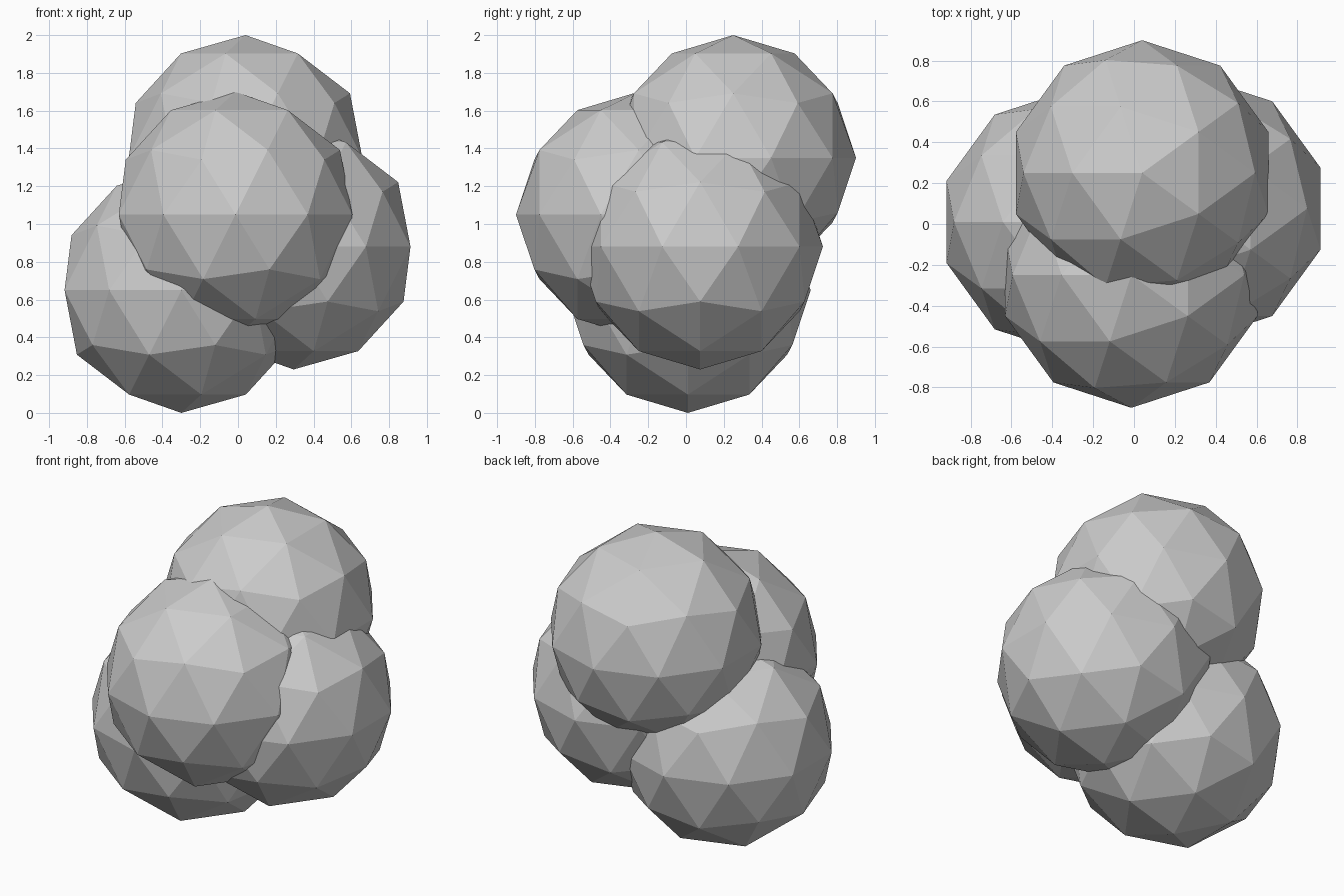
import bpy
from math import pi

if "Cube" in bpy.data.objects:
    bpy.data.objects.remove(bpy.data.objects["Cube"])

RADIUS = 0.65

# Cluster of four overlapping low-poly balls
balls = {
    "top_ball": (0.04, 0.25, 1.35),
    "front_ball": (-0.013, -0.25, 1.05),
    "left_ball": (-0.30, 0.01, 0.65),
    "right_ball": (0.295, 0.075, 0.88),
}

for name, centre in balls.items():
    bpy.ops.mesh.primitive_ico_sphere_add(
        subdivisions=2, radius=RADIUS, location=centre, rotation=(0, 0, pi))
    ball = bpy.context.object
    ball.name = name
    bpy.ops.object.shade_flat()
